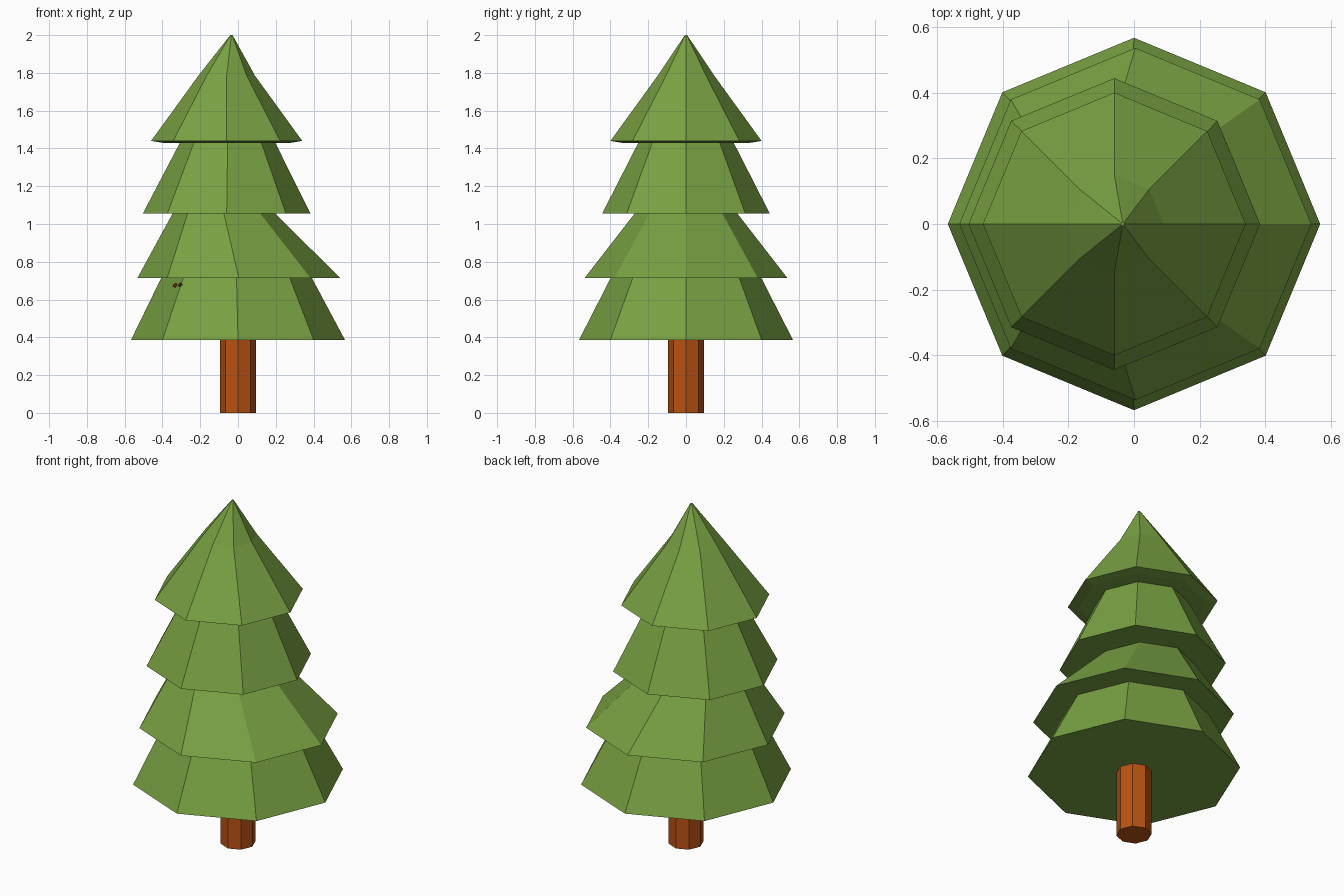
import bpy, bmesh, math
from mathutils import Vector

if "Cube" in bpy.data.objects:
    bpy.data.objects.remove(bpy.data.objects["Cube"])


def material(name, rgb):
    m = bpy.data.materials.new(name)
    m.diffuse_color = (*rgb, 1)
    m.use_nodes = True
    m.node_tree.nodes["Principled BSDF"].inputs["Base Color"].default_value = m.diffuse_color
    return m


GREEN = material("leaf green", (0.19, 0.355, 0.055))
BROWN = material("bark orange brown", (0.48, 0.085, 0.006))
RED = material("berry red", (0.5, 0.03, 0.02))
DARK = material("dark green", (0.03, 0.08, 0.02))


def finish(bm, name, mat):
    bmesh.ops.recalc_face_normals(bm, faces=bm.faces)
    me = bpy.data.meshes.new(name)
    bm.to_mesh(me)
    bm.free()
    me.materials.append(mat)
    ob = bpy.data.objects.new(name, me)
    bpy.context.collection.objects.link(ob)
    return ob


def loft(name, rings, mat, n=8):
    """Stack octagonal rings given as (centre x, radius, z)."""
    bm = bmesh.new()
    loops = []
    for cx, r, z in rings:
        loops.append([bm.verts.new((cx + r * math.cos(math.tau * i / n),
                                    r * math.sin(math.tau * i / n), z))
                      for i in range(n)])
    for a, b in zip(loops, loops[1:]):
        for i in range(n):
            j = (i + 1) % n
            bm.faces.new((a[i], a[j], b[j], b[i]))
    bm.faces.new(loops[0][::-1])
    bm.faces.new(loops[-1])
    return finish(bm, name, mat)


# Trunk
loft("trunk", [(0, 0.094, 0), (0, 0.094, 0.39)], BROWN)

# Foliage tiers, each slightly off centre
loft("foliage_tier_1", [(0, 0.567, 0.385), (-0.008, 0.397, 0.718)], GREEN)
loft("foliage_tier_2", [(0.004, 0.536, 0.715), (-0.075, 0.27, 1.058)], GREEN)
loft("foliage_tier_3", [(-0.06, 0.444, 1.055), (-0.055, 0.25, 1.435)], GREEN)
loft("foliage_top", [(-0.06, 0.34, 1.43), (-0.06, 0.40, 1.44),
                     (-0.06, 0.15, 1.785), (-0.035, 0.006, 2.0)], GREEN)


# Tiny berry and leaf sitting on the lowest tier
def bead(name, pos, size, mat):
    bm = bmesh.new()
    bmesh.ops.create_icosphere(bm, subdivisions=1, radius=1)
    for v in bm.verts:
        v.co = Vector((v.co.x * size[0], v.co.y * size[1], v.co.z * size[2])) + Vector(pos)
    finish(bm, name, mat)


bead("berry", (-0.33, -0.235, 0.675), (0.018, 0.015, 0.012), RED)
bead("berry_leaf", (-0.303, -0.29, 0.677), (0.016, 0.012, 0.012), DARK)
